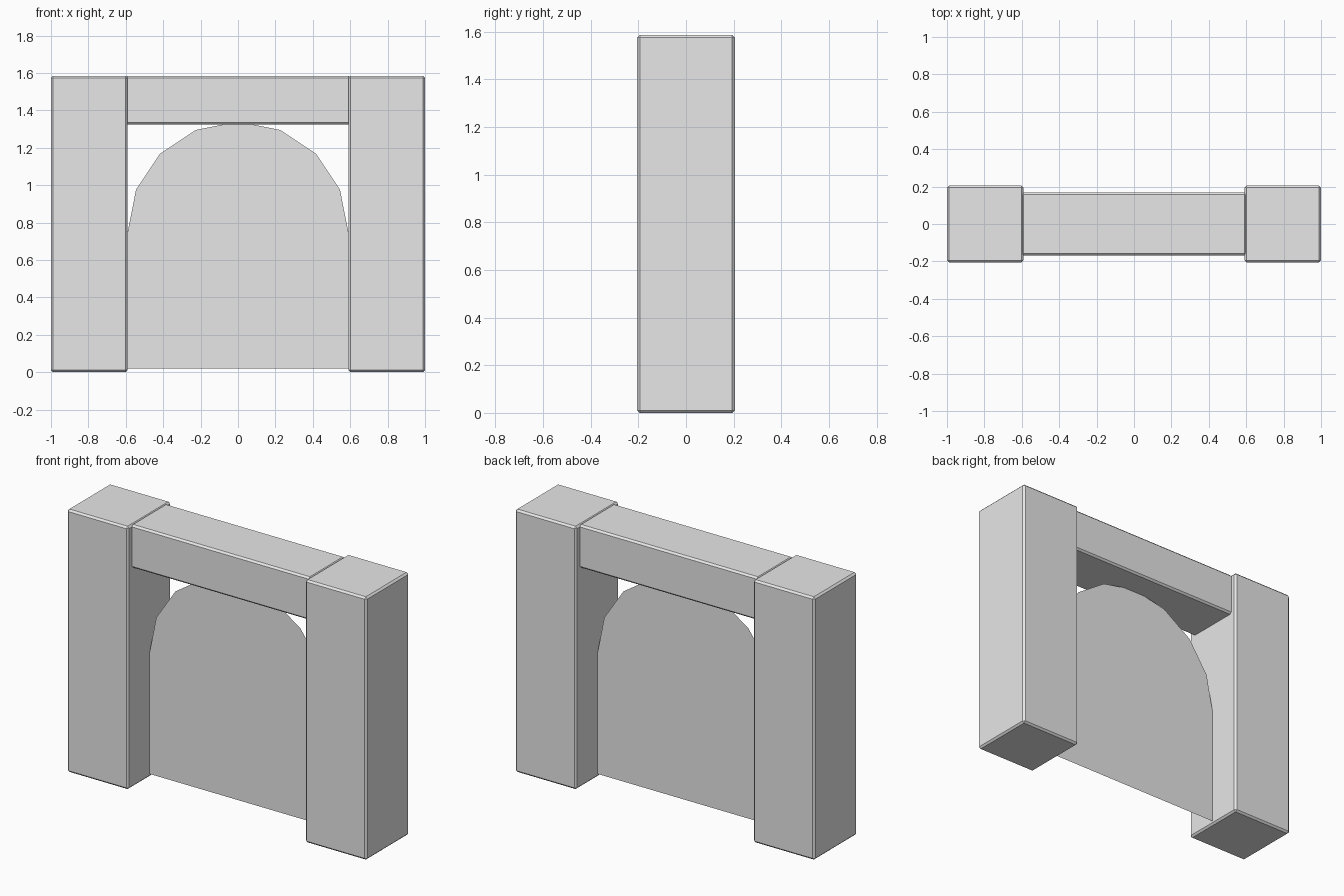
import bpy, bmesh, math

cube = bpy.data.objects.get("Cube")
if cube:
    bpy.data.objects.remove(cube, do_unlink=True)

HALF = 1.0        # half of the overall width
PILLAR = 0.41     # square pillar side
TOP = 1.585
INNER = HALF - PILLAR
BEVEL = 0.011

grey = bpy.data.materials.new("light grey stone")
grey.use_nodes = True
grey.diffuse_color = (0.8, 0.8, 0.8, 1)
grey.node_tree.nodes["Principled BSDF"].inputs["Base Color"].default_value = (0.8, 0.8, 0.8, 1)


def add_object(name, bm):
    mesh = bpy.data.meshes.new(name)
    bm.to_mesh(mesh)
    bm.free()
    mesh.materials.append(grey)
    obj = bpy.data.objects.new(name, mesh)
    bpy.context.collection.objects.link(obj)
    return obj


def block(name, low, high):
    """Box between two corners with narrow chamfered edges."""
    bm = bmesh.new()
    bmesh.ops.create_cube(bm, size=1)
    for v in bm.verts:
        v.co = [h if c > 0 else l for c, l, h in zip(v.co, low, high)]
    obj = add_object(name, bm)
    chamfer = obj.modifiers.new("chamfer", 'BEVEL')
    chamfer.width = BEVEL
    chamfer.segments = 1
    return obj


# Pillars
depth = PILLAR / 2
block("left_pillar", (INNER, -depth, 0), (HALF, depth, TOP))
block("right_pillar", (-HALF, -depth, 0), (-INNER, depth, TOP))

# Lintel, its ends tucked just inside the pillars
reach = INNER + BEVEL
block("lintel", (-reach, -0.168, 1.325), (reach, 0.168, TOP))

# Thin arched panel filling the opening
SPRING = 0.75
SIDES = 8
bm = bmesh.new()
outline = [(-INNER, 0.02), (INNER, 0.02)]
for i in range(SIDES + 1):
    a = math.pi * i / SIDES
    outline.append((INNER * math.cos(a), SPRING + INNER * math.sin(a)))
bm.faces.new([bm.verts.new((x, 0, z)) for x, z in outline])
add_object("arched_panel", bm)
